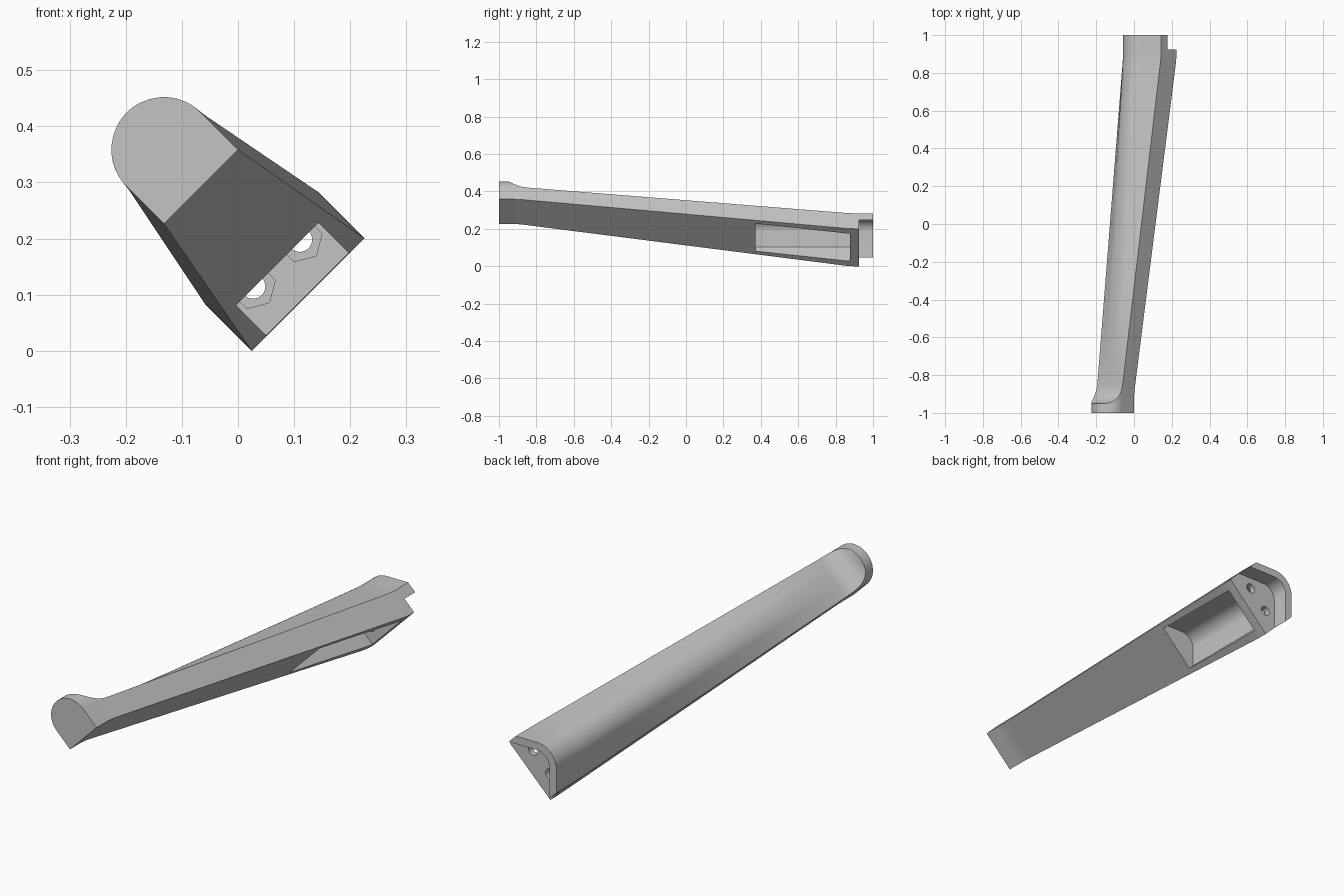
import bpy, bmesh
from math import sin, cos, acos, pi, radians, sqrt
from mathutils import Vector

cube = bpy.data.objects.get("Cube")
if cube:
    bpy.data.objects.remove(cube, do_unlink=True)

# Tilted section frame: u runs across the underside, v points to the rounded ridge
U = Vector((1, 0, 1)).normalized()
V = Vector((-1, 0, 1)).normalized()
FRONT = Vector((-0.066, 0, 0.2925))   # middle of the underside, front end
BACK = Vector((0.125, 0, 0.1))        # middle of the underside, back end
R = 0.0935                            # nose radius, also half the front width
SHOULDER = 10                         # points on each shoulder of the nose
ARC = 16


def place(points, origin, y):
    return [origin + U * u + V * v + Vector((0, y, 0)) for u, v in points]


def corner_top(w, peak, r):
    """Right-angled top with a rounded corner, from side to side."""
    side = peak - w
    centre = peak - r * sqrt(2)
    arc = [(r * sin(a), centre + r * cos(a))
           for a in (pi / 4 - pi / 2 * i / ARC for i in range(ARC + 1))]
    mid = ((w + arc[0][0]) / 2, (side + arc[0][1]) / 2)
    return [(w, side), mid] + arc + [(-mid[0], mid[1]), (-w, side)]


def corner_section(w, peak, r, bottom):
    return [(-w, bottom), (w, bottom)] + corner_top(w, peak, r)


BACK_TOP = corner_top(0.142, 0.259, 0.094)


def back_section():
    right, left = BACK_TOP[0], BACK_TOP[-1]
    return ([(left[0], 0), (right[0], 0)] + [right] * SHOULDER
            + BACK_TOP + [left] * SHOULDER)


def nose_section(q):
    """Half-round top at q = 0, cut down by a hollow fillet to a flat top at q = 1."""
    rise = 1 - sqrt(1 - (1 - q) ** 2)
    cut = acos(rise) if q > 0 else radians(40)
    fractions = [u / BACK_TOP[0][0] for u, v in BACK_TOP]
    if q > 0:
        top = [(R * sin(cut) * f, R + R * rise) for f in fractions]
    else:
        top = [(R * sin(cut * f), R + R * cos(cut * f)) for f in fractions]
    angles = [pi / 2 + (cut - pi / 2) * i / SHOULDER for i in range(SHOULDER)]
    right = [(R * sin(a), R + R * cos(a)) for a in angles]
    left = [(-u, v) for u, v in reversed(right)]
    return [(-R, 0), (R, 0)] + right + top + left


def polygon(u, v, r, n, start=0.0):
    return [(u + r * cos(start + 2 * pi * i / n), v + r * sin(start + 2 * pi * i / n))
            for i in range(n)]


def loft(name, rings):
    """Skin a closed solid over equal rings of points."""
    bm = bmesh.new()
    rows = [[bm.verts.new(p) for p in ring] for ring in rings]
    n = len(rows[0])
    for a, b in zip(rows, rows[1:]):
        for i in range(n):
            j = (i + 1) % n
            bm.faces.new((a[i], a[j], b[j], b[i]))
    bm.faces.new(rows[0])
    bm.faces.new(rows[-1])
    bmesh.ops.remove_doubles(bm, verts=bm.verts, dist=0.00002)
    bmesh.ops.recalc_face_normals(bm, faces=bm.faces)
    mesh = bpy.data.meshes.new(name)
    bm.to_mesh(mesh)
    bm.free()
    obj = bpy.data.objects.new(name, mesh)
    bpy.context.collection.objects.link(obj)
    return obj


def prism(name, points, y0, y1):
    return loft(name, [place(points, BACK, y) for y in (y0, y1)])


def taper(y):
    """Straight taper from front to back with softly eased ends."""
    s = (y + 0.9) / 1.78
    e = 0.02
    if abs(s) < e:
        return (s + e) ** 2 / (4 * e)
    if abs(s - 1) < e:
        return 1 - (1 + e - s) ** 2 / (4 * e)
    return min(max(s, 0), 1)


# Arm: raised nose, hollow fillet, then a flat-topped bar growing into a right-angled back
stations = [(-1, 0), (-0.95, 0)]
stations += [(-0.95 + 0.1 * q, q) for q in (0.03, 0.07, 0.13, 0.2, 0.3, 0.4, 0.55, 0.7, 0.85, 1)]
stations += [(-0.85 + 1.69 * i / 16, 1) for i in range(1, 17)]
stations += [(y, 1) for y in (0.86, 0.88, 0.9, 0.92, 1)]
rings = []
for y, q in stations:
    t = taper(y)
    section = [Vector(a).lerp(Vector(b), t) for a, b in zip(nose_section(q), back_section())]
    rings.append(place(section, FRONT.lerp(BACK, t), y))
arm = loft("bracket_arm", rings)

# Cutters: back step that leaves the lip, underside pocket, screw holes, nut recesses
cutters = [
    prism("lip_cutter", corner_section(0.3, 0.21, 0.061, -0.3), 0.924, 1.1),
    prism("pocket_cutter", corner_section(0.104, 0.212, 0.061, -0.1), 0.372, 0.878),
]
for u in (-0.059, 0.059):
    cutters.append(prism("nut_cutter", polygon(u, 0.08, 0.041, 6, -pi / 2), 0.86, 0.895))
    cutters.append(prism("hole_cutter", polygon(u, 0.08, 0.022, 32), 0.85, 0.95))

bpy.ops.object.select_all(action="DESELECT")
arm.select_set(True)
bpy.context.view_layer.objects.active = arm
for cutter in cutters:
    cutter.hide_render = True
    mod = arm.modifiers.new("cut", "BOOLEAN")
    mod.operation = "DIFFERENCE"
    mod.solver = "EXACT"
    mod.object = cutter
    bpy.ops.object.modifier_apply(modifier=mod.name)
    bpy.data.objects.remove(cutter, do_unlink=True)

# Single grey finish
grey = bpy.data.materials.new("plain_grey")
grey.use_nodes = True
colour = (0.55, 0.55, 0.55, 1)
grey.diffuse_color = colour
grey.node_tree.nodes["Principled BSDF"].inputs["Base Color"].default_value = colour
arm.data.materials.clear()
arm.data.materials.append(grey)
bpy.ops.object.shade_smooth_by_angle(angle=radians(25))
